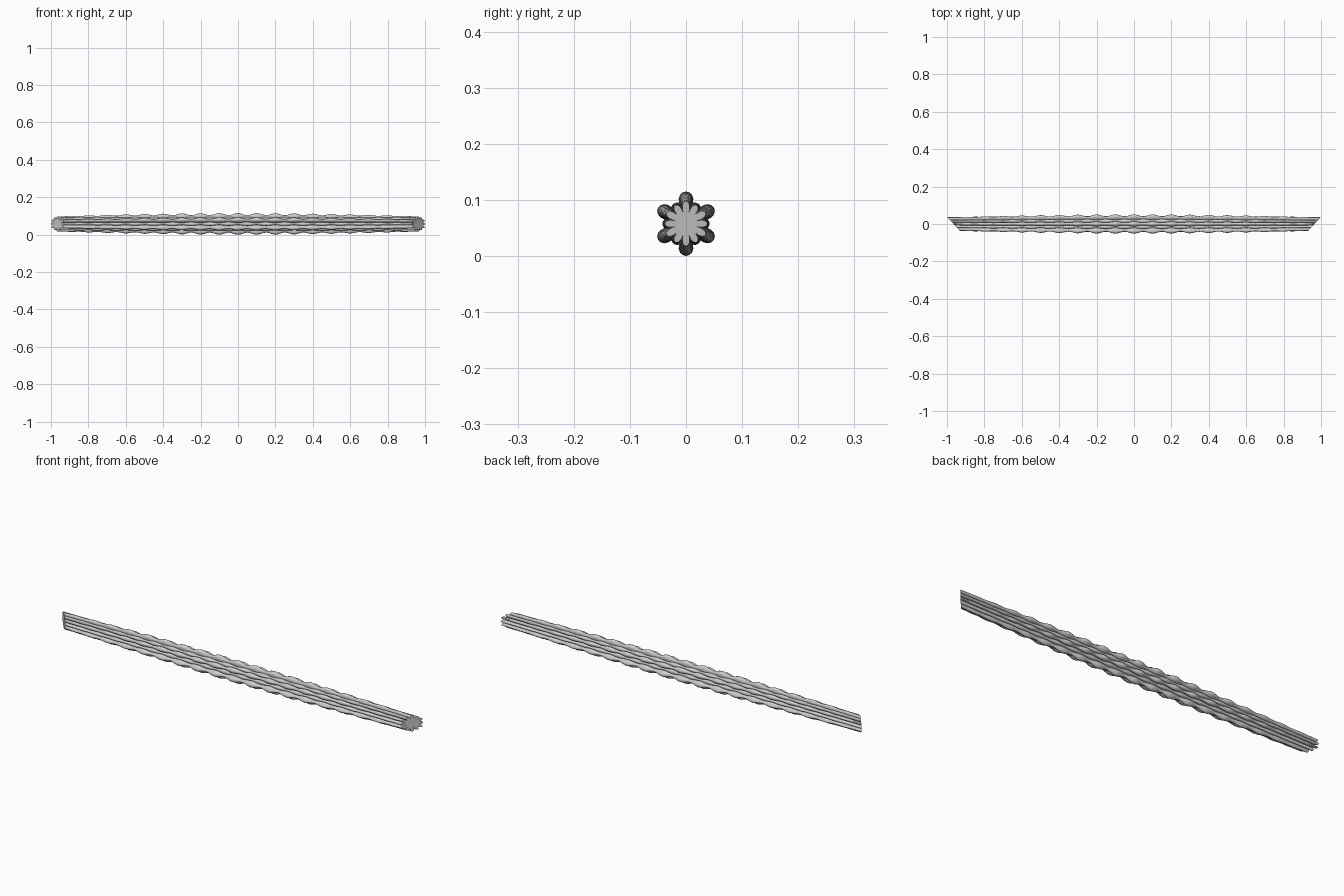
import bpy, bmesh
from math import pi, sin, cos, radians

if "Cube" in bpy.data.objects:
    bpy.data.objects.remove(bpy.data.objects["Cube"])

CZ = 0.0575      # height of the rail axis
HALF = 0.965     # half length on the axis
PERIOD = 0.1     # spacing of the carved beads
RINGS = 360
STEPS = 10       # samples across each lobe


def ring(t):
    """Twelve-lobed section at t in -1..1, alternate lobes swelling into beads."""
    ax = t * HALF
    env = max(0.0, 1 - t * t)
    s = 0.5 + 0.5 * cos(2 * pi * ax / PERIOD)
    groove = 0.019 + 0.012 * env
    # mitre is blended in over the last tenth of the rail
    f = max(0.0, (abs(t) - 0.9) / 0.1) * (1 if t > 0 else -1)
    half_big = radians(15 + env * (8 * s - 3))
    pts = []
    for i in range(12):
        centre = radians(30 * i)
        if i % 2:      # beaded lobes at 30, 90, 150 ... degrees
            tip = 0.04 + 0.0175 * env * (0.4 + 0.6 * s)
            half = half_big
        else:          # plain lobes between them
            tip = 0.038 + 0.004 * env * (1 - s)
            half = radians(30) - half_big
        for k in range(STEPS):
            a = centre - half * cos(pi * k / STEPS)
            r = groove + (tip - groove) * sin(pi * k / STEPS)
            y = r * cos(a)
            pts.append((ax + f * 0.92 * y, y, CZ + r * sin(a)))
    return pts


# Carved rail body
bm = bmesh.new()
rings = [[bm.verts.new(p) for p in ring(-1 + 2 * j / RINGS)] for j in range(RINGS + 1)]
n = len(rings[0])
for a, b in zip(rings, rings[1:]):
    for i in range(n):
        k = (i + 1) % n
        bm.faces.new((a[i], a[k], b[k], b[i]))

# Mitred flower-shaped ends
for loop, x in ((rings[0], -HALF), (rings[-1], HALF)):
    c = bm.verts.new((x, 0, CZ))
    for i in range(n):
        bm.faces.new((c, loop[i], loop[(i + 1) % n]))

bmesh.ops.recalc_face_normals(bm, faces=bm.faces)
mesh = bpy.data.meshes.new("carved_rail")
bm.to_mesh(mesh)
bm.free()
rail = bpy.data.objects.new("carved_rail", mesh)
bpy.context.collection.objects.link(rail)
bpy.context.view_layer.objects.active = rail
rail.select_set(True)
bpy.ops.object.shade_smooth_by_angle(angle=radians(40))
